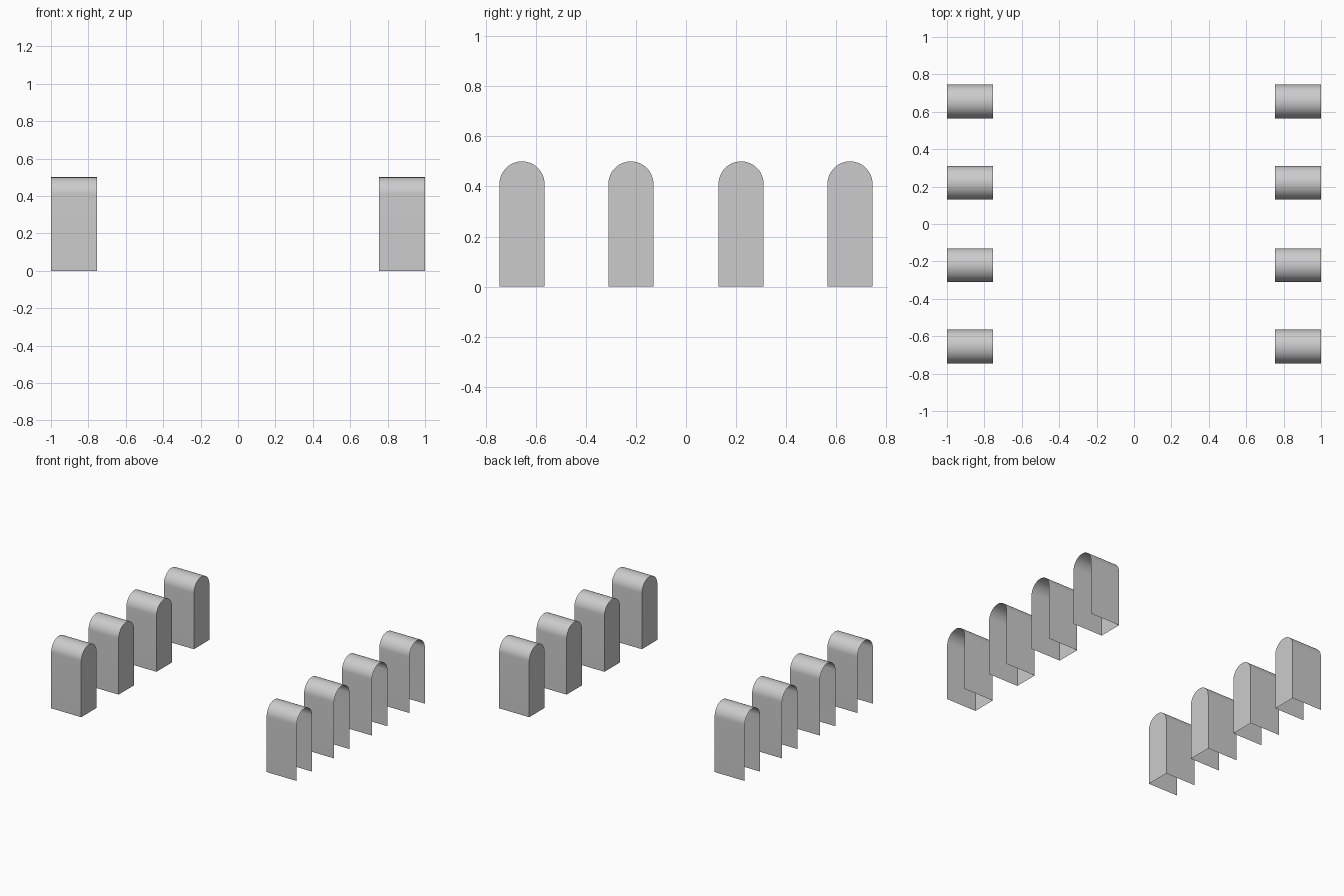
import bpy, bmesh, math

cube = bpy.data.objects.get("Cube")
if cube:
    bpy.data.objects.remove(cube, do_unlink=True)

grey = bpy.data.materials.new("light grey")
grey.use_nodes = True
colour = (0.6, 0.6, 0.6, 1)
grey.diffuse_color = colour
grey.node_tree.nodes["Principled BSDF"].inputs["Base Color"].default_value = colour

INNER, OUTER = 0.755, 1.0
RADIUS, HEIGHT, SEGMENTS = 0.09, 0.5, 32


def arch_profile(y):
    """Upright wall, half-round top, upright wall."""
    spring = HEIGHT - RADIUS
    angles = [math.pi * i / SEGMENTS for i in range(SEGMENTS + 1)]
    arc = [(y + RADIUS * math.cos(a), spring + RADIUS * math.sin(a)) for a in angles]
    return [(y + RADIUS, 0)] + arc + [(y - RADIUS, 0)]


def arched_niche(name, side, y):
    """Thin vaulted shell, closed on the inner end, open outward and below."""
    bm = bmesh.new()
    profile = arch_profile(y)
    inner = [bm.verts.new((side * INNER, py, pz)) for py, pz in profile]
    outer = [bm.verts.new((side * OUTER, py, pz)) for py, pz in profile]
    for i in range(len(profile) - 1):
        bm.faces.new((inner[i], outer[i], outer[i + 1], inner[i + 1]))
    bm.faces.new(inner)
    bmesh.ops.recalc_face_normals(bm, faces=bm.faces)
    mesh = bpy.data.meshes.new(name)
    bm.to_mesh(mesh)
    bm.free()
    mesh.materials.append(grey)
    obj = bpy.data.objects.new(name, mesh)
    bpy.context.collection.objects.link(obj)
    bpy.ops.object.select_all(action="DESELECT")
    obj.select_set(True)
    bpy.context.view_layer.objects.active = obj
    bpy.ops.object.shade_smooth_by_angle(angle=math.radians(30))


# Four niches in a row on each side
for side, label in ((1, "left"), (-1, "right")):
    for number, y in enumerate((-0.655, -0.22, 0.22, 0.655), 1):
        arched_niche(f"{label}_arched_niche_{number}", side, y)
